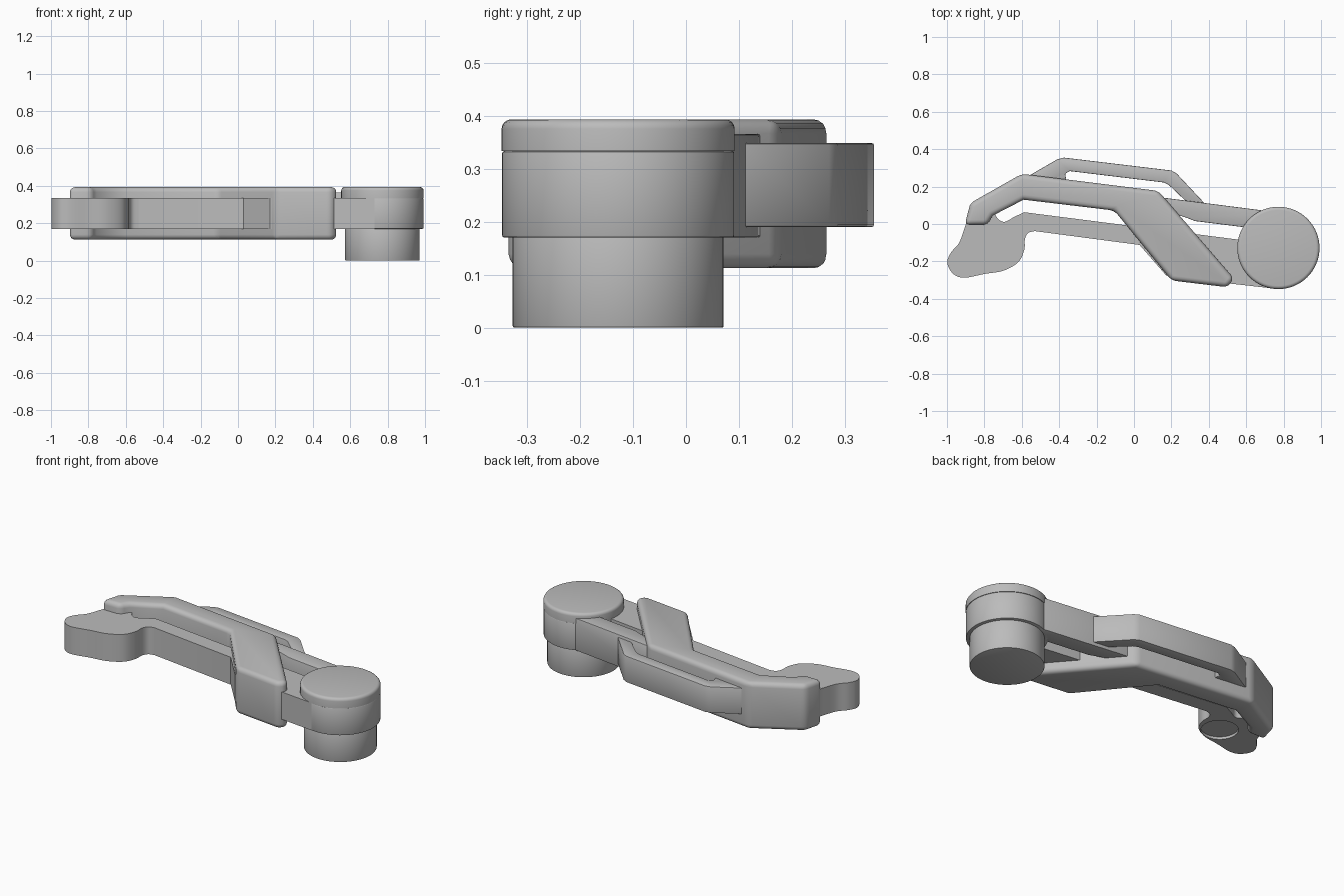
import bpy, bmesh, math
from mathutils import Vector

if "Cube" in bpy.data.objects:
    bpy.data.objects.remove(bpy.data.objects["Cube"])

grey = bpy.data.materials.new("plain grey")
grey.diffuse_color = (0.5, 0.5, 0.5, 1)
grey.use_nodes = True
grey.node_tree.nodes["Principled BSDF"].inputs["Base Color"].default_value = grey.diffuse_color


def finish(obj, bevel=0.0, segments=4):
    """Material, optional rounded edges, smooth shading with crisp edges."""
    obj.data.materials.append(grey)
    bpy.context.view_layer.objects.active = obj
    bpy.ops.object.select_all(action='DESELECT')
    obj.select_set(True)
    if bevel:
        m = obj.modifiers.new("round", 'BEVEL')
        m.width, m.segments = bevel, segments
        m.limit_method, m.angle_limit = 'ANGLE', math.radians(35)
        bpy.ops.object.modifier_apply(modifier=m.name)
    bpy.ops.object.shade_smooth_by_angle(angle=math.radians(35))
    return obj


def plate(name, outline, z0, z1, bevel=0.0, segments=4):
    """Extrude a plan outline between two heights."""
    bm = bmesh.new()
    f = bm.faces.new([bm.verts.new((x, y, z0)) for x, y in outline])
    r = bmesh.ops.extrude_face_region(bm, geom=[f])
    verts = [v for v in r['geom'] if isinstance(v, bmesh.types.BMVert)]
    bmesh.ops.translate(bm, verts=verts, vec=(0, 0, z1 - z0))
    bmesh.ops.recalc_face_normals(bm, faces=bm.faces)
    me = bpy.data.meshes.new(name)
    bm.to_mesh(me)
    bm.free()
    obj = bpy.data.objects.new(name, me)
    bpy.context.collection.objects.link(obj)
    return finish(obj, bevel, segments)


def drum(name, x, y, r, z0, z1):
    bpy.ops.mesh.primitive_cylinder_add(vertices=64, radius=r, depth=z1 - z0,
                                        location=(x, y, (z0 + z1) / 2))
    obj = bpy.context.object
    obj.name = name
    return obj


def curve_through(pts, steps=6):
    """Catmull-Rom curve through open points."""
    p = [Vector(q) for q in [pts[0]] + pts + [pts[-1]]]
    out = []
    for a, b, c, d in zip(p, p[1:], p[2:], p[3:]):
        for i in range(steps):
            t = i / steps
            out.append(0.5 * (2 * b + (c - a) * t + (2 * a - 5 * b + 4 * c - d) * t * t
                              + (3 * b - a - 3 * c + d) * t ** 3))
    return out + [p[-1]]


# Round head and the plug below it
HX, HY = 0.772, -0.128
finish(drum("head_drum", HX, HY, 0.219, 0.17, 0.333), 0.004, 2)
cap = drum("head_cap", HX, HY, 0.22, 0.333, 0.393)
top_edges = [e for e in cap.data.edges
             if all(cap.data.vertices[v].co.z > 0 for v in e.vertices)]
weight = cap.data.attributes.new("bevel_weight_edge", 'FLOAT', 'EDGE')
for e in top_edges:
    weight.data[e.index].value = 1
bpy.context.view_layer.objects.active = cap
m = cap.modifiers.new("round", 'BEVEL')
m.limit_method, m.width, m.segments = 'WEIGHT', 0.018, 4
bpy.ops.object.modifier_apply(modifier=m.name)
finish(cap)
finish(drum("plug", HX, HY, 0.199, 0.0, 0.18), 0.003, 2)

# Lever with its long front bar, running inside the shell to the head
lever_curve = curve_through([
    (-0.53, -0.038), (-0.565, -0.048), (-0.583, -0.08), (-0.587, -0.14),
    (-0.62, -0.205), (-0.70, -0.25), (-0.80, -0.267), (-0.905, -0.287),
    (-0.965, -0.268), (-0.998, -0.21), (-0.98, -0.155), (-0.935, -0.10),
    (-0.905, -0.02), (-0.88, 0.05), (-0.83, 0.08), (-0.76, 0.07),
    (-0.725, 0.025), (-0.69, 0.012), (-0.64, 0.038), (-0.587, 0.063)])
lever_outline = lever_curve + [
    (0.57, -0.085), (0.77, -0.11), (0.73, -0.343), (0.50, -0.317),
    (0.215, -0.285), (0.172, -0.275), (0.03, -0.112)]
lever = plate("lever_and_front_bar", lever_outline, 0.17, 0.335)

# Shallow round recess under the lever
cutter = drum("recess_cutter", -0.715, -0.145, 0.10, 0.10, 0.185)
cutter.hide_render = True
cut = lever.modifiers.new("recess", 'BOOLEAN')
cut.operation, cut.object = 'DIFFERENCE', cutter
bpy.context.view_layer.objects.active = lever
bpy.ops.object.modifier_apply(modifier=cut.name)
bpy.data.objects.remove(cutter)

# Thick rounded crank shell
plate("shell", [
    (-0.905, -0.005), (-0.875, 0.112), (-0.60, 0.268), (0.13, 0.177),
    (0.535, -0.292), (0.50, -0.338), (0.20, -0.302), (-0.105, 0.072),
    (-0.59, 0.13), (-0.755, 0.045), (-0.785, -0.005)], 0.112, 0.393, 0.027)

# Rear link bowed away from the shell
plate("rear_link", [
    (-0.62, 0.225), (-0.55, 0.265), (-0.41, 0.346), (-0.375, 0.355),
    (0.20, 0.286), (0.228, 0.27), (0.38, 0.108), (0.285, 0.115),
    (0.185, 0.21), (0.16, 0.222), (-0.345, 0.283), (-0.368, 0.268),
    (-0.36, 0.225), (-0.5, 0.2)], 0.19, 0.348, 0.004, 2)

# Rear bar from the shell to the head
plate("rear_bar", [
    (0.10, 0.148), (0.77, 0.062), (0.77, -0.04), (0.325, 0.016),
    (0.29, 0.03), (0.20, 0.06)], 0.17, 0.365, 0.004, 2)
